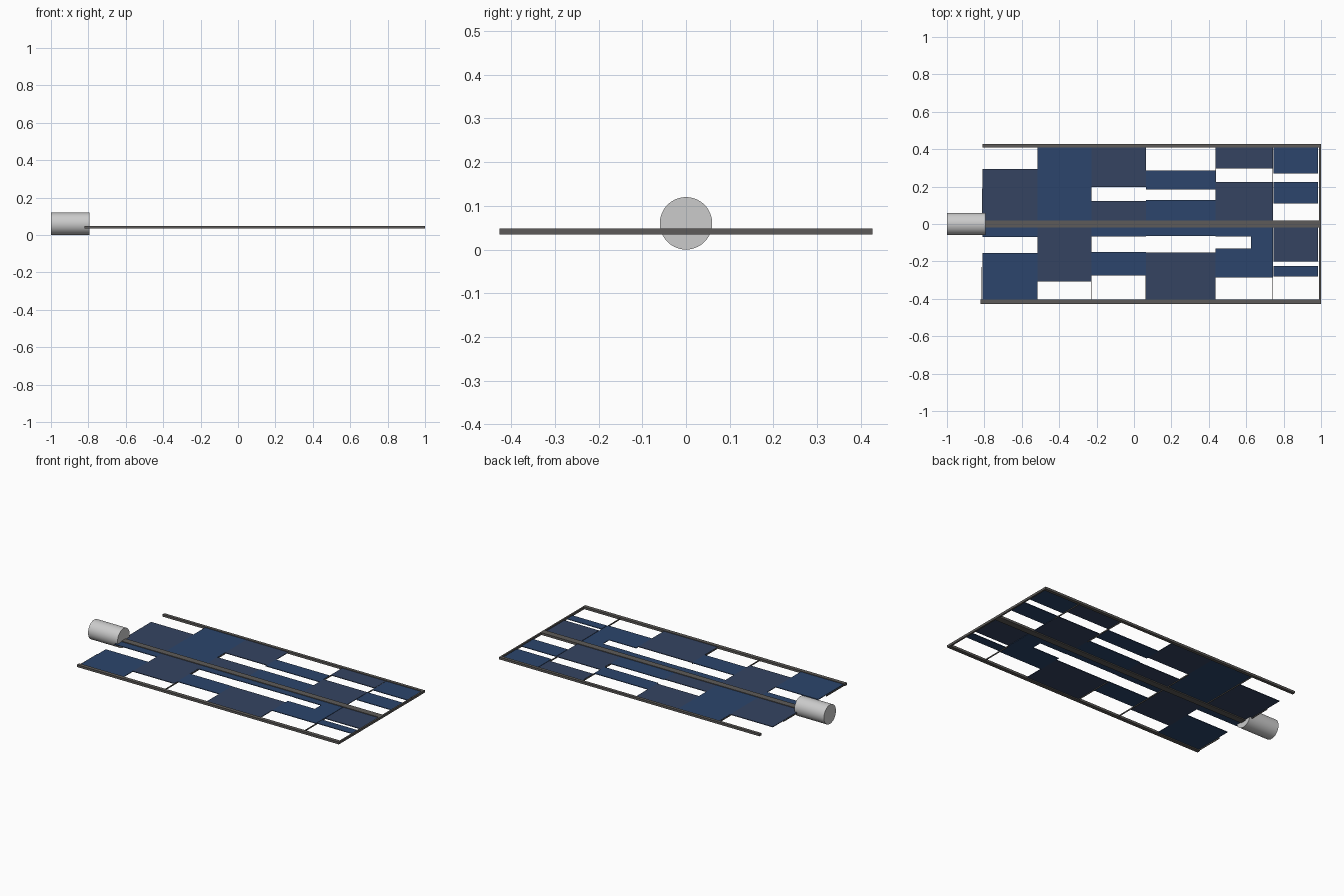
import bpy
import math


def material(name, rgb):
    m = bpy.data.materials.new(name)
    m.diffuse_color = (*rgb, 1)
    return m


BLUE = material("panel_blue", (0.025, 0.06, 0.15))
SLATE = material("panel_slate", (0.035, 0.057, 0.12))
METAL = material("rail_grey", (0.11, 0.105, 0.10))


def box(name, x0, x1, y0, y1, z0, z1, mat):
    bpy.ops.mesh.primitive_cube_add(size=1, location=((x0 + x1) / 2, (y0 + y1) / 2, (z0 + z1) / 2))
    o = bpy.context.object
    o.name = name
    o.scale = (x1 - x0, y1 - y0, z1 - z0)
    bpy.ops.object.transform_apply(location=False, rotation=False, scale=True)
    o.data.materials.append(mat)
    return o


# Motor housing at the left end
bpy.ops.mesh.primitive_cylinder_add(vertices=64, radius=0.06, depth=0.205,
                                    location=(-0.8975, 0, 0.06),
                                    rotation=(0, math.pi / 2, 0))
bpy.context.object.name = "end_cylinder"
bpy.ops.object.shade_smooth_by_angle()

# Long rails and right end bar
Z0, Z1 = 0.034, 0.048
box("back_rail", -0.81, 0.995, 0.408, 0.427, Z0, Z1, METAL)
box("middle_rail", -0.80, 0.99, -0.02, 0.02, Z0, Z1, METAL)
box("front_rail", -0.82, 0.995, -0.427, -0.404, Z0, Z1, METAL)
box("end_bar", 0.99, 1.0, -0.427, 0.427, Z0, Z1, METAL)

# Panel columns: x range, then y ranges of each panel
columns = [
    (-0.81, -0.515, [(0.02, 0.295, SLATE), (-0.07, -0.02, BLUE), (-0.404, -0.155, BLUE)]),
    (-0.515, -0.228, [(0.02, 0.408, BLUE), (-0.308, -0.02, SLATE)]),
    (-0.228, 0.063, [(0.197, 0.408, SLATE), (0.02, 0.122, SLATE),
                     (-0.067, -0.02, BLUE), (-0.276, -0.15, BLUE)]),
    (0.063, 0.437, [(0.185, 0.287, BLUE), (0.02, 0.127, BLUE),
                    (-0.065, -0.02, BLUE), (-0.31, -0.152, SLATE), (-0.404, -0.31, SLATE)]),
    (0.437, 0.742, [(0.297, 0.408, SLATE), (0.02, 0.225, SLATE),
                    (-0.067, -0.02, BLUE), (-0.285, -0.13, BLUE)]),
    (0.745, 0.985, [(0.27, 0.408, BLUE), (0.11, 0.225, BLUE),
                    (-0.2, -0.02, SLATE), (-0.28, -0.225, BLUE)]),
]
for i, (x0, x1, spans) in enumerate(columns):
    for j, (y0, y1, mat) in enumerate(spans):
        box(f"panel_{i + 1}_{j + 1}", x0, x1, y0, y1, 0.040, 0.044, mat)
box("panel_link", 0.625, 0.742, -0.13, -0.067, 0.040, 0.044, BLUE)

# Thin cross ribs under the panel seams
ribs = [(-0.814, -0.404, -0.23), (-0.81, 0.02, 0.19), (-0.515, 0.02, 0.408),
        (-0.228, -0.404, 0.2), (0.063, -0.404, -0.15), (0.437, 0.12, 0.408),
        (0.742, -0.404, -0.2), (0.742, 0.2, 0.408)]
for k, (x, y0, y1) in enumerate(ribs):
    box(f"cross_rib_{k + 1}", x - 0.002, x + 0.002, y0, y1, 0.035, 0.0425, METAL)
